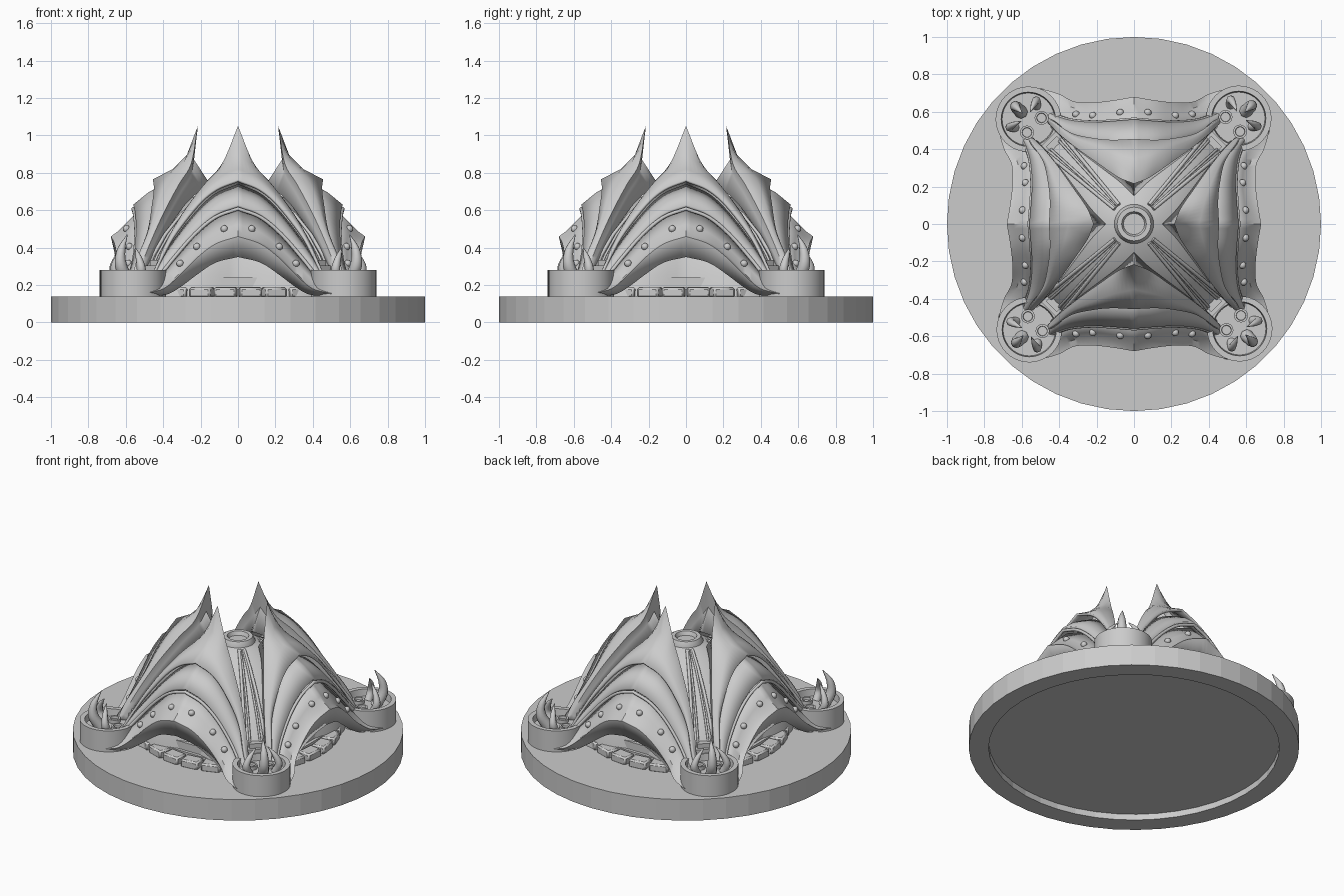
import bpy, bmesh
from math import sin, cos, pi, radians
from mathutils import Vector, Matrix

if "Cube" in bpy.data.objects:
    bpy.data.objects.remove(bpy.data.objects["Cube"])


def finish(name, bm, angle=35, smooth=True):
    me = bpy.data.meshes.new(name)
    bm.to_mesh(me)
    bm.free()
    ob = bpy.data.objects.new(name, me)
    bpy.context.collection.objects.link(ob)
    if smooth:
        bpy.ops.object.select_all(action='DESELECT')
        ob.select_set(True)
        bpy.context.view_layer.objects.active = ob
        bpy.ops.object.shade_smooth_by_angle(angle=radians(angle))
    return ob


def around(ob):
    """Repeat a front part on the other three sides."""
    for k in (1, 2, 3):
        c = ob.copy()
        c.name = ob.name + "_" + ("right", "back", "left")[k - 1]
        c.rotation_euler.z = k * pi / 2
        bpy.context.collection.objects.link(c)


def grid(bm, rows, wrap=False):
    vs = [[bm.verts.new(p) for p in r] for r in rows]
    n = len(rows[0])
    for a, b in zip(vs, vs[1:]):
        for j in range(n if wrap else n - 1):
            k = (j + 1) % n
            bm.faces.new((a[j], b[j], b[k], a[k]))


def revolve(name, profile, n, loc=(0, 0), smooth=True):
    bm = bmesh.new()
    grid(bm, [[(loc[0] + r * cos(2 * pi * i / n), loc[1] + r * sin(2 * pi * i / n), z)
               for i in range(n)] for r, z in profile], True)
    bmesh.ops.remove_doubles(bm, verts=bm.verts, dist=1e-5)
    bmesh.ops.recalc_face_normals(bm, faces=bm.faces)
    return finish(name, bm, smooth=smooth)


def spline(pts, n=5):
    """Smooth curve through (x, distance outward, z) points, facing the front."""
    p = [Vector((x, -d, z)) for x, d, z in pts]
    p = [2 * p[0] - p[1]] + p + [2 * p[-1] - p[-2]]
    out = []
    for a, b, c, d in zip(p, p[1:], p[2:], p[3:]):
        for i in range(n):
            t = i / n
            out.append(0.5 * (2 * b + (c - a) * t + (2 * a - 5 * b + 4 * c - d) * t * t
                              + (3 * b - a - 3 * c + d) * t ** 3))
    return out + [p[-2]]


def arch(pts):
    """Half curve mirrored into a whole arch with a peak in the middle."""
    s = spline(pts)
    return [Vector((-v.x, v.y, v.z)) for v in reversed(s[1:])] + s


def layer(name, rows, thick):
    bm = bmesh.new()
    grid(bm, [arch(r) for r in rows])
    ob = finish(name, bm, 40)
    m = ob.modifiers.new("thickness", 'SOLIDIFY')
    m.thickness = thick
    m.offset = -1
    around(ob)


def tube(name, paths):
    """Each path is a list of (point, radius)."""
    cu = bpy.data.curves.new(name, 'CURVE')
    cu.dimensions = '3D'
    cu.bevel_depth = 1
    cu.bevel_resolution = 2
    cu.use_fill_caps = True
    for path in paths:
        sp = cu.splines.new('POLY')
        sp.points.add(len(path) - 1)
        sp.use_smooth = True
        for q, (p, r) in zip(sp.points, path):
            q.co = (*p, 1)
            q.radius = r
    ob = bpy.data.objects.new(name, cu)
    bpy.context.collection.objects.link(ob)
    around(ob)


# Round base with a shallow recess underneath
revolve("base", [(0, .04), (.88, .04), (.88, 0), (1, 0), (1, .14), (0, .14)], 44, smooth=False)

# Inner dome: narrow on the sides, reaching out to the corner pods
bm = bmesh.new()
levels = [(.50, .66, .13), (.48, .64, .25), (.46, .58, .35), (.42, .5, .46), (.36, .39, .57),
          (.26, .26, .66), (.15, .15, .72), (.08, .08, .745)]
grid(bm, [[((a + (d - a) * abs(sin(2 * t)) ** 1.5) * cos(t),
            (a + (d - a) * abs(sin(2 * t)) ** 1.5) * sin(t), z)
           for t in (2 * pi * i / 64 for i in range(64))] for a, d, z in levels], True)
bmesh.ops.recalc_face_normals(bm, faces=bm.faces)
finish("inner_dome", bm, 60)

# Ring cap on top of the dome
revolve("top_ring", [(0, .68), (.105, .68), (.105, .74), (.09, .77), (.066, .77),
                     (.056, .745), (0, .745)], 32)

# Paving ring on the floor
bm = bmesh.new()
for k in range(28):
    bmesh.ops.create_cube(bm, size=1, matrix=Matrix.Rotation(2 * pi * (k + .5) / 28, 4, 'Z')
                          @ Matrix.Translation((.58, 0, .16)) @ Matrix.Diagonal((.09, .118, .055, 1)))
tiles = finish("floor_tiles", bm)
tiles.modifiers.new("bevel", 'BEVEL').width = .01

# Doorstep under each arch
bm = bmesh.new()
for w, d, z in ((.42, .53, .19), (.35, .51, .24)):
    bmesh.ops.create_cube(bm, size=1, matrix=Matrix.Translation((0, -d + .05, (z + .14) / 2))
                          @ Matrix.Diagonal((w, .1, z - .14, 1)))
around(finish("doorstep", bm))

# Top petal: hollow back, pointed tip, sweeping front
layer("top_petal", [
    [(0, .15, .74), (.07, .22, .69), (.16, .29, .62), (.28, .38, .49), (.38, .46, .35), (.45, .52, .22)],
    [(0, .235, .87), (.07, .255, .78), (.155, .31, .69), (.28, .39, .54), (.385, .465, .38), (.45, .53, .23)],
    [(0, .215, 1.05), (.085, .25, .85), (.18, .315, .74), (.30, .40, .58), (.40, .48, .40), (.46, .54, .24)],
    [(0, .27, .90), (.10, .31, .82), (.20, .36, .715), (.31, .43, .56), (.405, .50, .385), (.465, .55, .24)],
    [(0, .35, .82), (.11, .375, .775), (.21, .41, .68), (.32, .46, .53), (.41, .52, .365), (.47, .56, .23)],
    [(0, .455, .765), (.12, .45, .715), (.22, .46, .63), (.33, .485, .485), (.42, .54, .34), (.475, .57, .22)],
], .015)

# Middle layer stepping out below the petal
mid_low = [(0, .56, .63), (.12, .55, .585), (.23, .545, .495), (.34, .555, .37), (.42, .58, .27), (.49, .61, .19)]
layer("middle_layer", [
    [(0, .40, .74), (.12, .40, .69), (.22, .42, .60), (.33, .455, .46), (.42, .52, .32), (.475, .56, .21)],
    [(0, .48, .695), (.12, .475, .65), (.225, .48, .56), (.335, .505, .425), (.42, .55, .30), (.48, .585, .2)],
    mid_low,
], .025)

# Riveted band and the flared arch lip
rivet_row = [(0, .605, .525), (.12, .59, .48), (.22, .58, .405), (.33, .59, .295), (.41, .62, .22), (.49, .66, .17)]
layer("arch_band", [
    [(0, .53, .60), (.12, .52, .555), (.23, .52, .465), (.335, .535, .345), (.42, .57, .25), (.49, .61, .18)],
    rivet_row,
    [(0, .645, .485), (.12, .625, .435), (.22, .61, .36), (.32, .62, .255), (.40, .66, .19), (.50, .70, .165)],
    [(0, .68, .46), (.12, .66, .42), (.22, .65, .345), (.32, .655, .245), (.40, .695, .18), (.50, .725, .155)],
    [(0, .655, .35), (.12, .64, .32), (.22, .62, .255), (.30, .615, .195), (.38, .65, .15), (.49, .70, .14)],
], .03)

# Trim bead between the middle layer and the band
tube("trim_bead", [[(v + Vector((0, 0, -.022)), .01) for v in arch(mid_low)]])

# Rivets
bm = bmesh.new()
curve = arch(rivet_row)
for x in (-.3, -.21, -.075, .075, .21, .3):
    p = min(curve, key=lambda v: abs(v.x - x))
    bmesh.ops.create_icosphere(bm, subdivisions=2, radius=.02, matrix=Matrix.Translation(p))
around(finish("rivets", bm, 60))

# Corner pods with two small sockets each
C = Vector((.565, -.56, 0))
U, T = Vector((.707, -.707, 0)), Vector((.707, .707, 0))
around(revolve("pod", [(0, .13), (.175, .13), (.175, .28), (.145, .28), (.14, .235), (0, .235)], 40, C))
for n, s in (("a", 1), ("b", -1)):
    q = C - U * .045 + T * .055 * s
    around(revolve("pod_socket_" + n, [(0, .23), (.037, .23), (.037, .258), (.026, .258),
                                       (.024, .243), (0, .243)], 20, q))

# Curved claws rising from each pod
def claw(pts, radii):
    s = spline([(a, -b, z) for a, b, z in pts], 4)
    n = len(s) - 1
    out = []
    for i, v in enumerate(s):
        f = i / n * (len(radii) - 1)
        k = min(int(f), len(radii) - 2)
        out.append((C + U * v.x + T * v.y + Vector((0, 0, v.z)), radii[k] + (radii[k + 1] - radii[k]) * (f - k)))
    return out


tube("pod_claws", [
    claw([(.05, 0, .23), (.095, 0, .31), (.09, 0, .39), (.045, 0, .47)], (.035, .032, .022, .002)),
] + [claw([(.02, .08 * s, .23), (.04, .1 * s, .29), (.035, .075 * s, .35), (.02, .035 * s, .4)],
          (.026, .024, .016, .002)) for s in (1, -1)])

# Ribs fanning down each valley, and the bracket at their foot
ribs = []
for s in (-2, -1, 1, 2):
    line = ((.13, .735), (.26, .668), (.39, .575), (.5, .468), (.58, .36), (.63, .27))
    ribs.append([(U * r + T * s * (.008 + .05 * (r - .13)) + Vector((0, 0, z)), .007 if abs(s) == 1 else .01)
                 for r, z in line])
tube("valley_ribs", ribs)
bm = bmesh.new()
for w, r, z in ((.13, .62, .285), (.08, .6, .315)):
    bmesh.ops.create_cube(bm, size=1, matrix=Matrix.Translation(U * r + Vector((0, 0, z)))
                          @ Matrix.Rotation(-pi / 4, 4, 'Z') @ Matrix.Diagonal((.05, w, .04, 1)))
around(finish("valley_bracket", bm))
